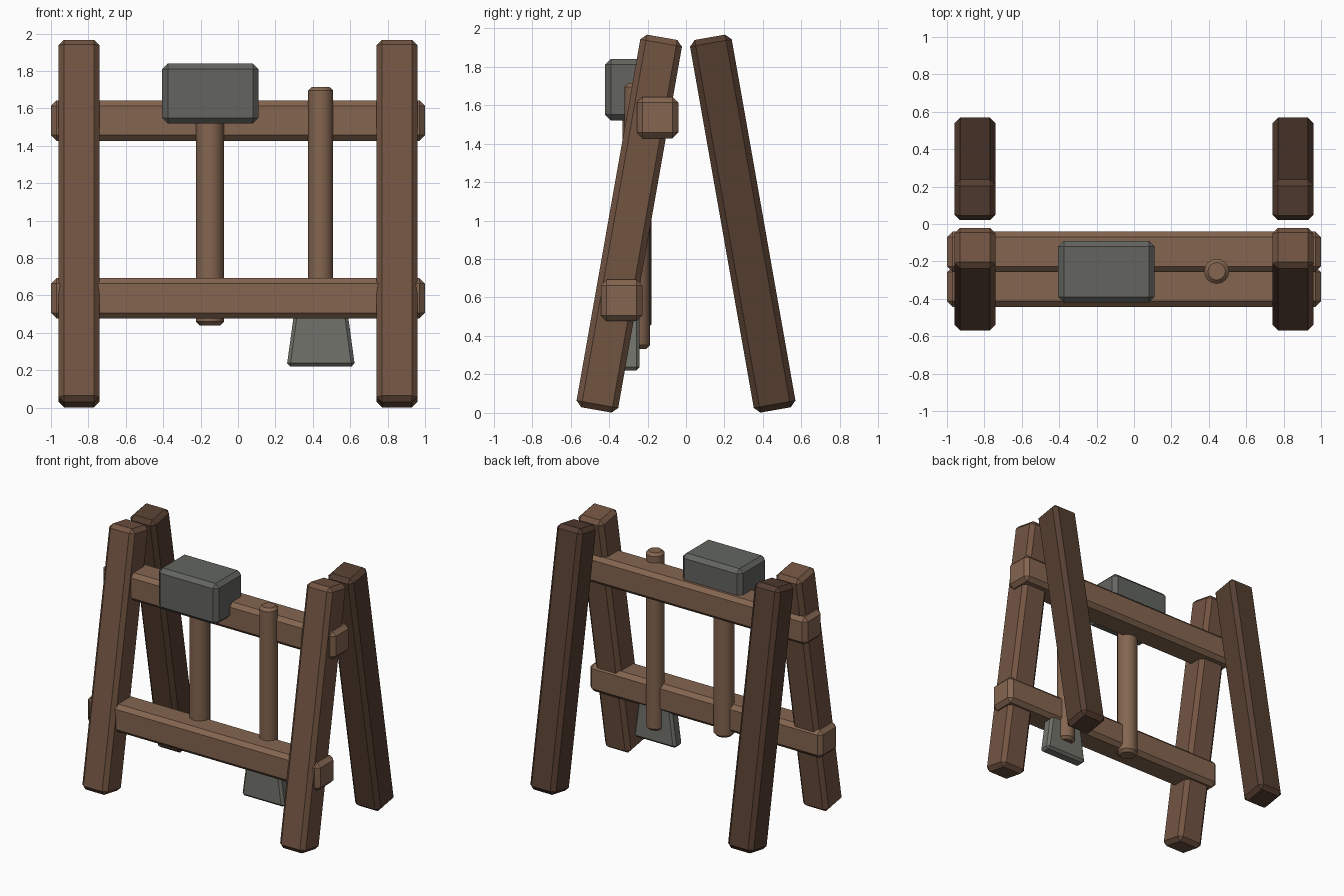
import bpy, bmesh
from math import radians
from mathutils import Matrix

if "Cube" in bpy.data.objects:
    bpy.data.objects.remove(bpy.data.objects["Cube"])


def material(name, rgb):
    m = bpy.data.materials.new(name)
    m.diffuse_color = (*rgb, 1)
    m.use_nodes = True
    m.node_tree.nodes["Principled BSDF"].inputs["Base Color"].default_value = m.diffuse_color
    return m


LEG = material("leg_wood", (0.17, 0.09, 0.055))
BACK = material("dark_wood", (0.09, 0.048, 0.03))
RAIL = material("rail_wood", (0.23, 0.13, 0.08))
HEAD = material("dark_stone", (0.125, 0.13, 0.115))
BLADE = material("blade_metal", (0.17, 0.17, 0.15))


def finish(name, bm, loc, mat, rot=0.0):
    me = bpy.data.meshes.new(name)
    bmesh.ops.recalc_face_normals(bm, faces=bm.faces)
    bm.to_mesh(me)
    bm.free()
    ob = bpy.data.objects.new(name, me)
    bpy.context.collection.objects.link(ob)
    ob.location = loc
    ob.rotation_euler.x = rot
    me.materials.append(mat)
    return ob


def block(name, size, loc, mat, bevel=0.03, rot=0.0, top=1.0):
    """Chamfered box; top scales the width of the upper end."""
    bm = bmesh.new()
    bmesh.ops.create_cube(bm, size=1, matrix=Matrix.Diagonal((*size, 1)))
    for v in bm.verts:
        if v.co.z > 0:
            v.co.x *= top
    bmesh.ops.bevel(bm, geom=bm.edges[:], offset=bevel, segments=1,
                    affect='EDGES', profile=0.5)
    return finish(name, bm, loc, mat, rot)


def handle(name, radius, x, y, z0, z1):
    """Round shaft with chamfered ends."""
    bm = bmesh.new()
    bmesh.ops.create_cone(bm, cap_ends=True, segments=16, radius1=radius,
                          radius2=radius, depth=z1 - z0)
    rims = [e for e in bm.edges if abs(e.verts[0].co.z - e.verts[1].co.z) < 1e-4]
    bmesh.ops.bevel(bm, geom=rims, offset=0.02, segments=1,
                    affect='EDGES', profile=0.5)
    ob = finish(name, bm, (x, y, (z0 + z1) / 2), RAIL)
    bpy.ops.object.select_all(action='DESELECT')
    ob.select_set(True)
    bpy.context.view_layer.objects.active = ob
    bpy.ops.object.shade_smooth_by_angle(angle=radians(30))


# Four leaning legs
for side, sx in (("left", -1), ("right", 1)):
    for end, sy, mat in (("front", -1, LEG), ("back", 1, BACK)):
        block(f"{end}_leg_{side}", (0.22, 0.22, 1.967),
              (sx * 0.85, sy * 0.295, 0.984), mat, rot=sy * radians(10))

# Cross rails through the front legs
block("upper_rail", (2.0, 0.216, 0.216), (0, -0.148, 1.535), RAIL)
block("lower_rail", (2.0, 0.216, 0.216), (0, -0.335, 0.585), RAIL)

# Hammer hanging head up
handle("hammer_handle", 0.075, -0.15, -0.255, 0.44, 1.62)
block("hammer_head", (0.515, 0.33, 0.32), (-0.148, -0.255, 1.68), HEAD)

# Axe hanging head down
handle("axe_handle", 0.067, 0.442, -0.253, 0.333, 1.715)
block("axe_blade", (0.365, 0.095, 0.40), (0.443, -0.288, 0.42), BLADE,
      bevel=0.018, top=0.70)
